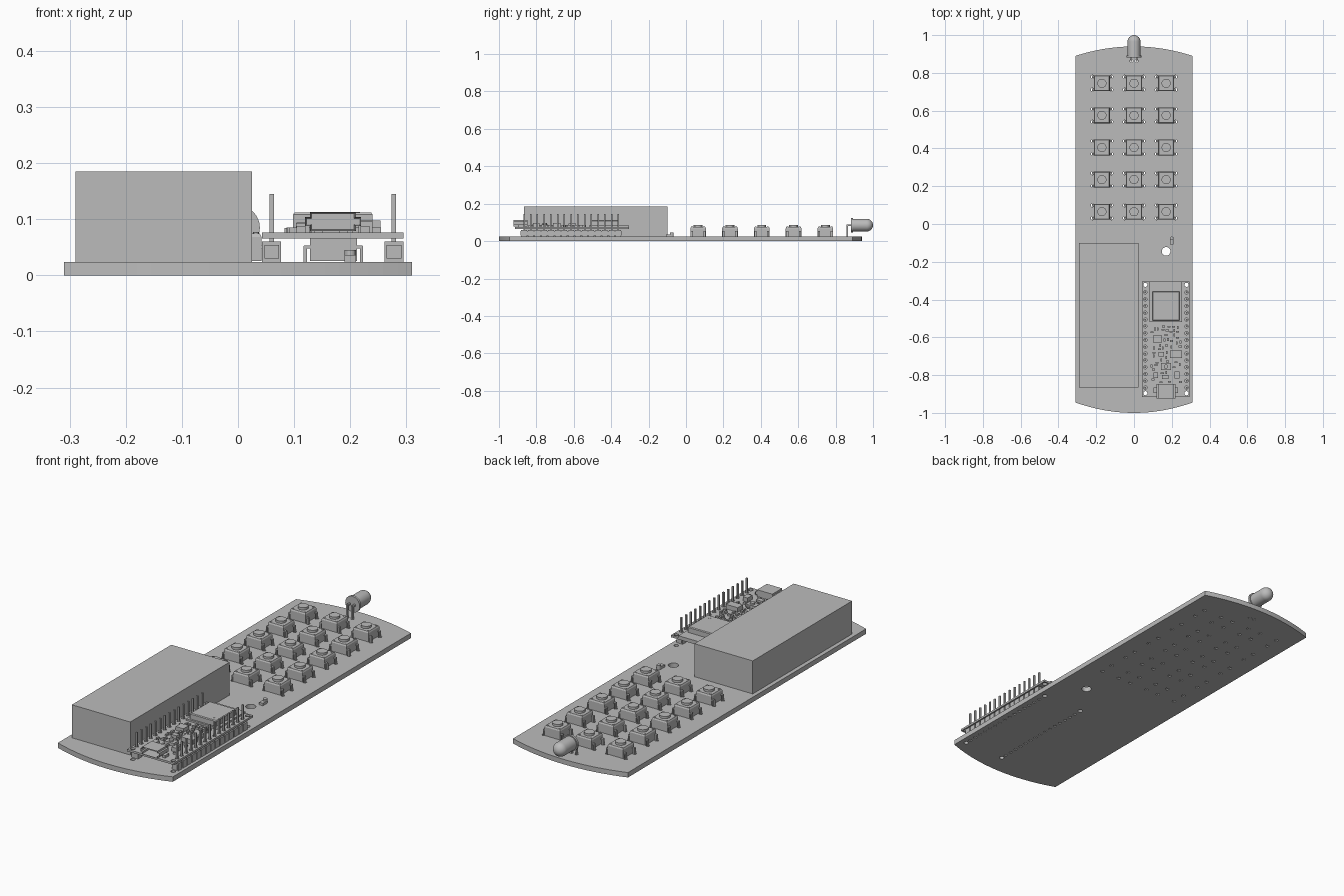
import bpy, bmesh, math, random
from mathutils import Matrix, Vector

cube = bpy.data.objects.get("Cube")
if cube:
    bpy.data.objects.remove(cube, do_unlink=True)

grey = bpy.data.materials.new("plain grey")
grey.use_nodes = True
COLOUR = (0.5, 0.5, 0.5, 1)
grey.diffuse_color = COLOUR
grey.node_tree.nodes["Principled BSDF"].inputs["Base Color"].default_value = COLOUR


def add_object(name, data):
    if not data.materials:
        data.materials.append(grey)
    ob = bpy.data.objects.new(name, data)
    bpy.context.collection.objects.link(ob)
    return ob


def finish(name, bm):
    me = bpy.data.meshes.new(name)
    bm.to_mesh(me)
    bm.free()
    return add_object(name, me)


def box(bm, x, y, z0, z1, w, d, taper=1.0):
    """Box centred on x, y between two heights; the top may taper."""
    m = Matrix.Translation((x, y, (z0 + z1) / 2)) @ Matrix.Diagonal((w, d, z1 - z0, 1))
    vs = bmesh.ops.create_cube(bm, size=1, matrix=m)["verts"]
    for v in vs:
        if v.co.z > (z0 + z1) / 2:
            v.co.x = x + (v.co.x - x) * taper
            v.co.y = y + (v.co.y - y) * taper


def disc(bm, x, y, z0, z1, r, sides=20):
    bmesh.ops.create_cone(bm, cap_ends=True, segments=sides, radius1=r, radius2=r,
                          depth=z1 - z0, matrix=Matrix.Translation((x, y, (z0 + z1) / 2)))


def drilled_plate(name, outline, holes, z0, z1):
    """Flat plate from an outline with round holes (x, y, radius, sides)."""
    cu = bpy.data.curves.new(name, 'CURVE')
    cu.dimensions, cu.fill_mode, cu.extrude = '2D', 'BOTH', (z1 - z0) / 2
    rings = [outline]
    for x, y, r, n in holes:
        turn = [math.tau * i / n for i in range(n)]
        rings.append([(x + r * math.cos(a), y + r * math.sin(a)) for a in turn])
    for ring in rings:
        sp = cu.splines.new('POLY')
        sp.points.add(len(ring) - 1)
        for p, (x, y) in zip(sp.points, ring):
            p.co = (x, y, 0, 1)
        sp.use_cyclic_u = True
    temp = bpy.data.objects.new(name + " curve", cu)
    bpy.context.collection.objects.link(temp)
    bpy.context.view_layer.update()
    me = bpy.data.meshes.new_from_object(temp.evaluated_get(bpy.context.evaluated_depsgraph_get()))
    bpy.data.objects.remove(temp, do_unlink=True)
    me.name = name
    me.materials.clear()
    for p in me.polygons:
        p.use_smooth = False
    ob = add_object(name, me)
    ob.location.z = (z0 + z1) / 2
    return ob


# Layout
BOARD_TOP = 0.024
buttons = [(0.17 * i, 0.065 + 0.17 * j) for i in (-1, 0, 1) for j in range(5)]
leg_spots = [(sx * 0.05, sy * 0.034) for sx in (-1, 1) for sy in (-1, 1)]
header_x = (0.06, 0.278)
pins = [(x, -0.866 + 0.036 * i) for x in header_x for i in range(15)]
mounts = [(x, y, 0.011, 16) for x in header_x for y in (-0.896, -0.322)]
led_leads = [(-0.0135, 0.863), (0.0135, 0.863)]

# Main board with bowed ends
N = 24
arc = [-0.31 + 0.62 * i / N for i in range(N + 1)]
outline = [(x, -1 + 0.055 * (x / 0.31) ** 2) for x in arc]
outline += [(x, 0.94 - 0.05 * (x / 0.31) ** 2) for x in reversed(arc)]
holes = [(0.17, -0.145, 0.023, 24)] + mounts
holes += [(x, y, 0.008, 10) for x, y in pins + led_leads]
holes += [(bx + lx, by + ly, 0.009, 10) for bx, by in buttons for lx, ly in leg_spots]
drilled_plate("main_board", outline, holes, 0, BOARD_TOP)

# Battery block
bm = bmesh.new()
box(bm, -0.1325, -0.483, BOARD_TOP, 0.185, 0.315, 0.766)
finish("battery_block", bm)

# Push buttons, one shared mesh
bm = bmesh.new()
box(bm, 0, 0, 0.026, 0.068, 0.084, 0.084)
box(bm, 0, 0, 0.068, 0.075, 0.084, 0.084, 0.92)
disc(bm, 0, 0, 0.075, 0.086, 0.024, 24)
for lx, ly in leg_spots:
    s = 1 if lx > 0 else -1
    box(bm, lx, ly, 0.002, 0.052, 0.006, 0.012)
    box(bm, lx - s * 0.005, ly, 0.048, 0.053, 0.014, 0.012)
    disc(bm, s * 0.032, math.copysign(0.032, ly), 0.075, 0.077, 0.005, 8)
button = finish("push_button", bm)
button.location = (*buttons[0], 0)
for bx, by in buttons[1:]:
    add_object("push_button", button.data).location = (bx, by, 0)

# Indicator light lying over the back edge: lathed dome, then bent leads
bm = bmesh.new()
R = 0.034
profile = [(0, 0.882), (0.039, 0.882), (0.039, 0.893), (R, 0.893)]
profile += [(R * math.cos(a), 1 - R + R * math.sin(a))
            for a in (math.pi / 2 * i / 8 for i in range(9))]
vs = [bm.verts.new((r, y, 0)) for r, y in profile]
es = [bm.edges.new(p) for p in zip(vs, vs[1:])]
bmesh.ops.spin(bm, geom=vs + es, cent=(0, 0, 0), axis=(0, 1, 0), angle=math.tau, steps=32)
bmesh.ops.remove_doubles(bm, verts=bm.verts, dist=1e-5)
bmesh.ops.recalc_face_normals(bm, faces=bm.faces)
led = finish("indicator_light", bm)
led.location.z = 0.085
bpy.context.view_layer.objects.active = led
led.select_set(True)
bpy.ops.object.shade_smooth_by_angle(angle=math.radians(30))
led.select_set(False)
bm = bmesh.new()
for x, y in led_leads:
    box(bm, x, y, 0.002, 0.089, 0.008, 0.008)
    box(bm, x, y + 0.012, 0.081, 0.089, 0.008, 0.03)
finish("light_leads", bm)

# Small sensor beside the round hole
bm = bmesh.new()
box(bm, 0.2, -0.092, BOARD_TOP, 0.036, 0.02, 0.032)
disc(bm, 0.2, -0.076, BOARD_TOP, 0.045, 0.01, 16)
finish("small_sensor", bm)

# Controller board on two pin headers
rect = [(0.043, -0.915), (0.295, -0.915), (0.295, -0.305), (0.043, -0.305)]
drilled_plate("controller_board", rect,
              mounts + [(x, y, 0.009, 10) for x, y in pins], 0.066, 0.076)
bm = bmesh.new()
for x, y in pins:
    box(bm, x, y, BOARD_TOP, 0.06, 0.034, 0.030)
    box(bm, x, y, 0.03, 0.054, 0.026, 0.036)
finish("header_strips", bm)
bm = bmesh.new()
for x, y in pins:
    box(bm, x, y, 0.002, 0.145, 0.008, 0.008)
finish("header_pins", bm)

# Radio module: thin carrier and shielding can
TOP = 0.076
bm = bmesh.new()
box(bm, 0.169, -0.412, TOP, 0.084, 0.172, 0.214)
box(bm, 0.169, -0.434, 0.084, 0.108, 0.142, 0.152)
box(bm, 0.169, -0.434, 0.108, 0.112, 0.142, 0.152, 0.96)
disc(bm, 0.212, -0.486, 0.112, 0.113, 0.005, 12)
finish("radio_module", bm)

# Charging socket: bevelled shell with an open mouth
bm = bmesh.new()
box(bm, 0.169, -0.885, TOP + 0.003, 0.113, 0.1, 0.075)
long_edges = [e for e in bm.edges if abs(e.verts[0].co.y - e.verts[1].co.y) > 0.01]
bmesh.ops.bevel(bm, geom=long_edges, offset=0.009, segments=2, affect='EDGES')
mouth = min(bm.faces, key=lambda f: f.calc_center_median().y)
bmesh.ops.inset_region(bm, faces=[mouth], thickness=0.004)
bmesh.ops.translate(bm, verts=mouth.verts, vec=Vector((0, 0.05, 0)))
for x in (0.112, 0.226):
    box(bm, x, -0.88, TOP, 0.088, 0.016, 0.03)
finish("charging_socket", bm)

# Chips and reset switch: x, y, width, depth, height
chips = [(0.125, -0.608, 0.042, 0.042, 0.018), (0.222, -0.69, 0.064, 0.04, 0.022),
         (0.169, -0.755, 0.052, 0.036, 0.014), (0.115, -0.8, 0.024, 0.028, 0.016),
         (0.165, -0.81, 0.034, 0.022, 0.015), (0.228, -0.80, 0.026, 0.036, 0.020),
         (0.145, -0.69, 0.03, 0.024, 0.015)]
bm = bmesh.new()
for x, y, w, d, h in chips:
    box(bm, x, y, TOP, TOP + h, w, d)
disc(bm, 0.169, -0.755, TOP + 0.014, TOP + 0.022, 0.011, 16)
finish("chips", bm)

# Tiny parts scattered in the gaps between chips
random.seed(4)
bm = bmesh.new()
placed = [(x, y, w, d) for x, y, w, d, h in chips]
for _ in range(400):
    x, y = random.uniform(0.092, 0.247), random.uniform(-0.84, -0.535)
    w, d = random.choice([(0.016, 0.009), (0.009, 0.016)])
    if all(abs(x - a) > (w + c) / 2 + 0.004 or abs(y - b) > (d + e) / 2 + 0.004
           for a, b, c, e in placed):
        placed.append((x, y, w, d))
        box(bm, x, y, TOP, TOP + 0.009, w, d)
    if len(placed) > 52:
        break
finish("tiny_parts", bm)
